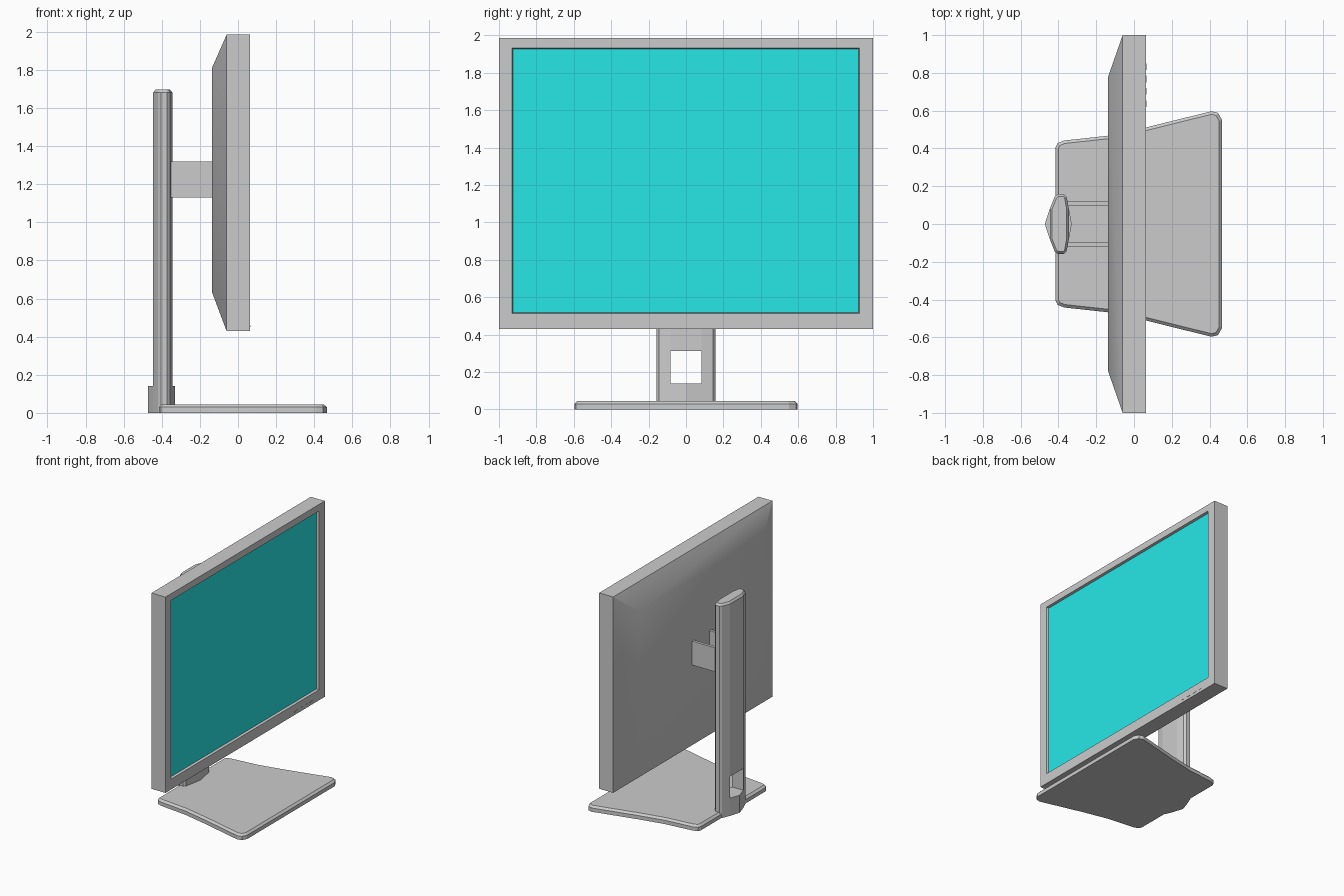
import bpy, bmesh
from mathutils import Vector

if "Cube" in bpy.data.objects:
    bpy.data.objects.remove(bpy.data.objects["Cube"])


def loft(name, rings, smooth=False):
    """Skin a stack of equal-length rings and cap both ends."""
    bm = bmesh.new()
    loops = [[bm.verts.new(p) for p in ring] for ring in rings]
    for a, b in zip(loops, loops[1:]):
        n = len(a)
        for i in range(n):
            bm.faces.new((a[i], a[(i + 1) % n], b[(i + 1) % n], b[i]))
    bm.faces.new(loops[0][::-1])
    bm.faces.new(loops[-1])
    bmesh.ops.recalc_face_normals(bm, faces=bm.faces)
    mesh = bpy.data.meshes.new(name)
    bm.to_mesh(mesh)
    bm.free()
    ob = bpy.data.objects.new(name, mesh)
    bpy.context.collection.objects.link(ob)
    if smooth:
        bpy.ops.object.select_all(action='DESELECT')
        ob.select_set(True)
        bpy.context.view_layer.objects.active = ob
        bpy.ops.object.shade_smooth_by_angle()
    return ob


def rect(x, y0, y1, z0, z1):
    return [(x, y0, z0), (x, y1, z0), (x, y1, z1), (x, y0, z1)]


def box(name, x0, x1, y0, y1, z0, z1):
    return loft(name, [rect(x0, y0, y1, z0, z1), rect(x1, y0, y1, z0, z1)])


def mirrored(half):
    """Close a +y half outline by mirroring it across y = 0."""
    return half + [(x, -y) for x, y in reversed(half) if abs(y) > 1e-6]


def at(outline, z, inset=0.0):
    """Place an outline at height z, optionally inset by a fixed distance."""
    pts = [Vector(p) for p in outline]
    area = sum(a.x * b.y - b.x * a.y for a, b in zip(pts, pts[1:] + pts[:1]))
    s = 1 if area > 0 else -1
    ring = []
    for i, p in enumerate(pts):
        d1 = (p - pts[i - 1]).normalized()
        d2 = (pts[(i + 1) % len(pts)] - p).normalized()
        n1, n2 = Vector((-d1.y, d1.x)) * s, Vector((-d2.y, d2.x)) * s
        q = p + (n1 + n2) * inset / (1 + n1.dot(n2))
        ring.append((q.x, q.y, z))
    return ring


# Display housing: tapered back, rim, bezel and screen recess
loft("display_housing", [
    rect(-0.137, -0.78, 0.78, 0.635, 1.81),
    rect(-0.06, -1, 1, 0.43, 1.985),
    rect(0.063, -1, 1, 0.43, 1.985),
    rect(0.063, -0.93, 0.927, 0.513, 1.932),
    rect(0.043, -0.925, 0.922, 0.518, 1.927),
], smooth=True)

# Screen
screen = box("screen", 0.040, 0.046, -0.924, 0.921, 0.519, 1.926)
mat = bpy.data.materials.new("screen_cyan")
mat.diffuse_color = (0.02, 0.8, 0.8, 1)
mat.use_nodes = True
mat.node_tree.nodes["Principled BSDF"].inputs["Base Color"].default_value = mat.diffuse_color
screen.data.materials.append(mat)

# Control buttons on the lower bezel
for i in range(4):
    y = 0.62 + i * 0.065
    box(f"control_button_{i + 1}", 0.06, 0.065, y, y + 0.035, 0.452, 0.46)

# Base plate with clipped corners and chamfered top edge
plate = mirrored([(-0.415, 0.405), (-0.405, 0.428), (-0.37, 0.442),
                  (-0.14, 0.467), (0.06, 0.51), (0.41, 0.597),
                  (0.445, 0.588), (0.466, 0.55)])
loft("base_plate", [at(plate, 0), at(plate, 0.03), at(plate, 0.045, 0.016)])

# Column with chamfered cap
post = mirrored([(-0.445, 0.083), (-0.42, 0.145), (-0.405, 0.158),
                 (-0.372, 0.158), (-0.357, 0.145), (-0.345, 0.083)])
column = loft("column", [at(post, 0), at(post, 1.682), at(post, 1.698, 0.012)])

# Cable opening through the column
cutter = box("cable_opening_cutter", -0.6, -0.2, -0.083, 0.083, 0.14, 0.312)
mod = column.modifiers.new("cable_opening", 'BOOLEAN')
mod.operation = 'DIFFERENCE'
mod.solver = 'EXACT'
mod.object = cutter
bpy.context.view_layer.objects.active = column
bpy.ops.object.modifier_apply(modifier=mod.name)
bpy.data.objects.remove(cutter)

# Pointed foot swelling out below the opening
foot = mirrored([(-0.472, 0), (-0.445, 0.083), (-0.345, 0.083), (-0.33, 0)])
loft("column_foot", [at(foot, 0), at(foot, 0.14)])

# Pair of mounting arms between column and display
for side, s in (("left", 1), ("right", -1)):
    ys = sorted((s * 0.098, s * 0.121))
    box(f"mount_arm_{side}", -0.36, -0.13, ys[0], ys[1], 1.13, 1.32)
